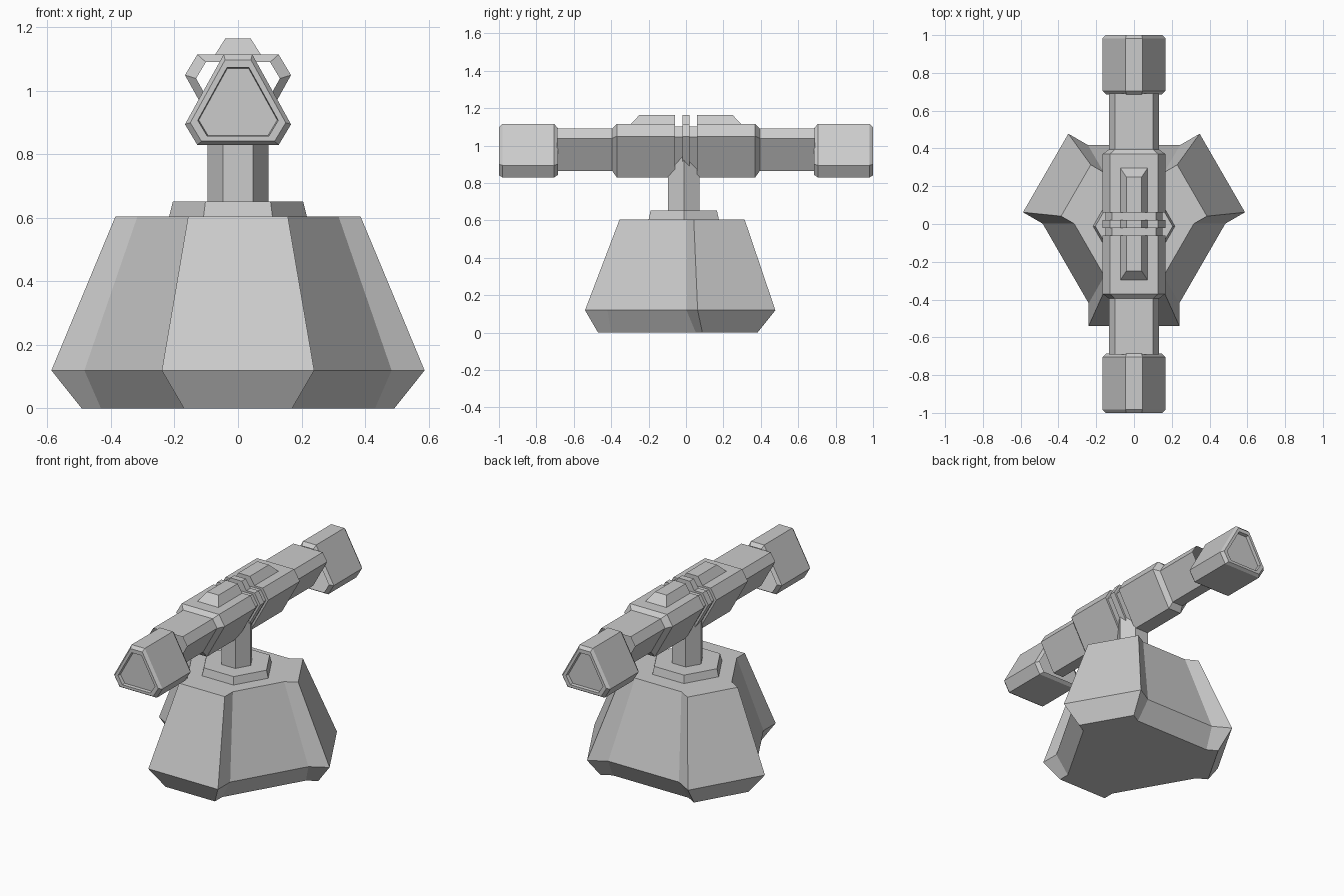
import bpy, bmesh
from math import sin, cos, pi

if "Cube" in bpy.data.objects:
    bpy.data.objects.remove(bpy.data.objects["Cube"])


def loft(name, rings, cap_start=True, cap_end=True):
    """Join equal-length rings of 3D points into one flat-shaded skin."""
    bm = bmesh.new()
    vs = [[bm.verts.new(p) for p in ring] for ring in rings]
    n = len(vs[0])
    for a, b in zip(vs, vs[1:]):
        for i in range(n):
            j = (i + 1) % n
            bm.faces.new((a[i], a[j], b[j], b[i]))
    if cap_start:
        bm.faces.new(vs[0][::-1])
    if cap_end:
        bm.faces.new(vs[-1])
    bmesh.ops.recalc_face_normals(bm, faces=bm.faces[:])
    mesh = bpy.data.meshes.new(name)
    bm.to_mesh(mesh)
    bm.free()
    obj = bpy.data.objects.new(name, mesh)
    bpy.context.collection.objects.link(obj)
    return obj


def rotated(p, a):
    return p[0] * cos(a) - p[1] * sin(a), p[0] * sin(a) + p[1] * cos(a)


# Pedestal: three-lobed outline; w = lobe half width, o = lobe face, i = notch depth
def lobes(z, w, o, i):
    corner = [(-w, -i), (-w, -o), (w, -o), (w, -i)]
    return [(*rotated(p, k * 2 * pi / 3), z) for k in range(3) for p in corner]


loft("pedestal", [lobes(0, .17, .47, .40), lobes(.12, .24, .54, .42),
                  lobes(.605, .157, .355, .275)])


# Hexagonal collar and post
def hexagon(r, z):
    return [(r * cos(k * pi / 3), r * sin(k * pi / 3) - .012, z) for k in range(6)]


loft("collar", [hexagon(.218, .60), hexagon(.205, .652)])
loft("post", [hexagon(.096, .65), hexagon(.096, .95)])

# Cross-section of the barrel: a triangle with cut corners, relative to its centre
TRI = [(-.128, -.116), (.128, -.116), (.167, -.051), (.045, .169), (-.045, .169), (-.167, -.051)]


def upright(y, s):
    return [(x * s, y, .946 + z * s) for x, z in TRI]


def inverted(y, s):
    return [(x * s, y, .999 - z * s) for x, z in TRI]


# Barrel: open tube, chamfered thick middle and two grooves
half = [(.02, 1), (.02, .9), (.06, .9), (.06, 1), (.37, 1), (.395, .79), (.69, .79)]
profile = [(-y, s) for y, s in half[::-1]] + half
loft("barrel", [inverted(y, s) for y, s in profile], False, False)

# End heads: chamfered, with a recessed outer face
for side, name in ((-1, "front_head"), (1, "rear_head")):
    steps = [(.685, .88), (.705, 1), (.982, 1), (1, .9), (1, .76), (.98, .74)]
    loft(name, [upright(side * y, s) for y, s in steps], False, True)


# Top rail: two tapered blocks and a thin centre rib
def rail(name, y0, y1, t0, t1):
    def rect(w, a, b, z):
        return [(-w, a, z), (w, a, z), (w, b, z), (-w, b, z)]
    loft(name, [rect(.075, y0, y1, 1.11), rect(.04, t0, t1, 1.165)])


rail("front_rail", -.30, -.06, -.248, -.06)
rail("rear_rail", .06, .30, .06, .248)
rail("centre_rib", -.02, .02, -.02, .02)
